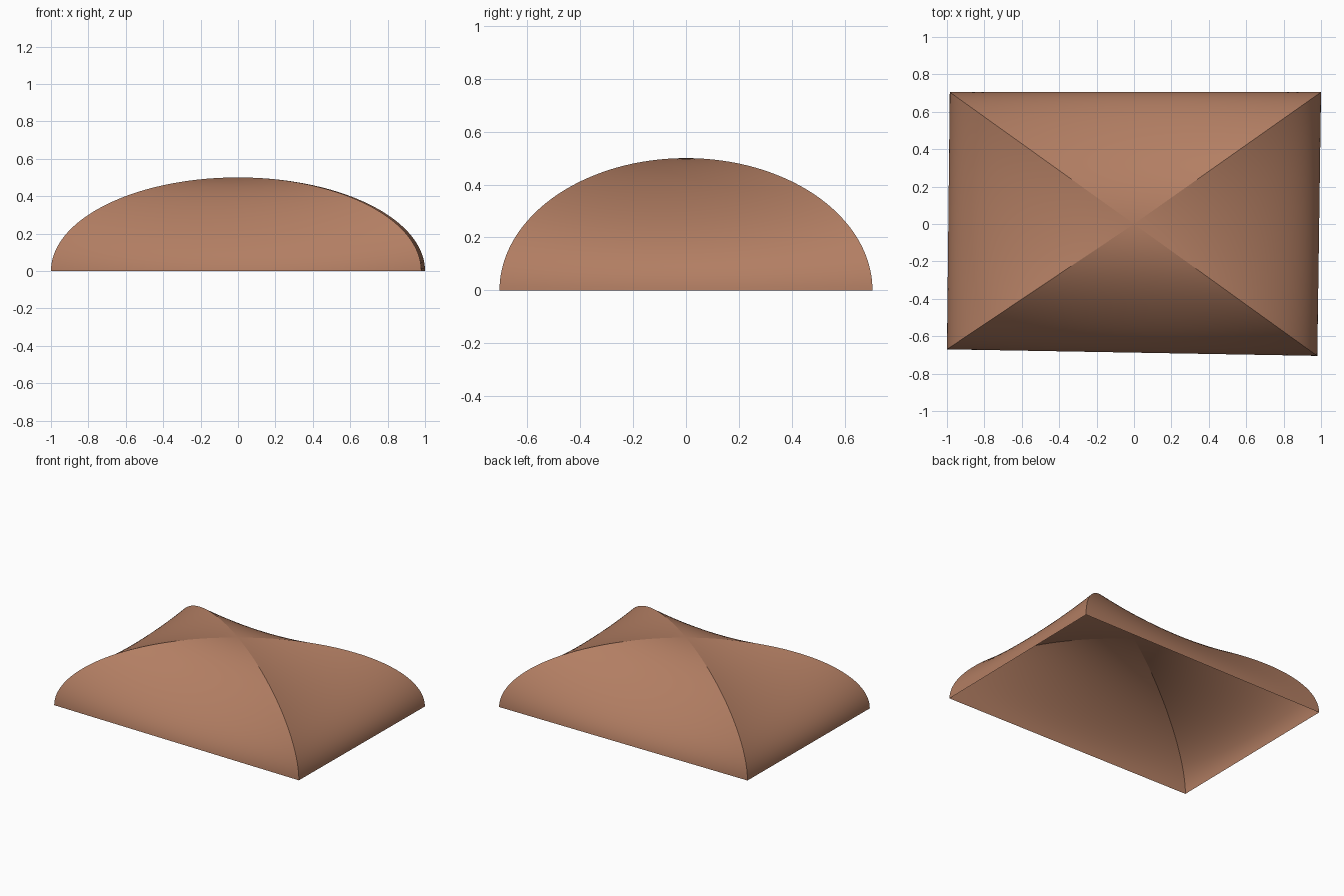
import bpy, math
from mathutils import Vector

if "Cube" in bpy.data.objects:
    bpy.data.objects.remove(bpy.data.objects["Cube"])

# Four stretched fabric panels hung between two crossing arched poles, open below
HEIGHT = 0.5
ROWS = 48
PEAK = Vector((0, 0, HEIGHT))
CORNERS = [Vector((-1.0, -0.67, 0)), Vector((0.98, -0.705, 0)),
           Vector((1.0, 0.705, 0)), Vector((-0.985, 0.705, 0))]
# panel name and how strongly its skin sags between the poles
PANELS = [("front_panel", 0.37), ("right_panel", 0.25),
          ("back_panel", 0.37), ("left_panel", 0.25)]

fabric = bpy.data.materials.new("brown fabric")
fabric.diffuse_color = (0.45, 0.21, 0.125, 1)
fabric.use_nodes = True
fabric.node_tree.nodes["Principled BSDF"].inputs["Base Color"].default_value = fabric.diffuse_color


def ridge(corner, k):
    """Point on the quarter-ellipse pole from the peak (k=0) to a corner (k=ROWS)."""
    a = math.pi / 2 * k / ROWS
    p = corner * math.sin(a)
    p.z = HEIGHT * math.cos(a)
    return p


def panel(name, sag, left, right):
    slope = (left + right) / 2 - PEAK
    normal = (left - PEAK).cross(right - PEAK).normalized()
    index = lambda k, j: k * (k + 1) // 2 + j
    verts, tris = [], []
    for k in range(ROWS + 1):
        a, b = ridge(left, k), ridge(right, k)
        s = ((a + b) / 2 - PEAK).dot(slope) / slope.length_squared
        for j in range(k + 1):
            f = j / k if k else 0
            dip = sag * s * s * (1 - s) * 4 * f * (1 - f)
            verts.append(a.lerp(b, f) - normal * dip)
    for k in range(ROWS):
        for j in range(k + 1):
            tris.append((index(k, j), index(k + 1, j), index(k + 1, j + 1)))
            if j < k:
                tris.append((index(k, j), index(k + 1, j + 1), index(k, j + 1)))
    mesh = bpy.data.meshes.new(name)
    mesh.from_pydata([tuple(v) for v in verts], [], tris)
    mesh.materials.append(fabric)
    mesh.shade_smooth()
    obj = bpy.data.objects.new(name, mesh)
    bpy.context.collection.objects.link(obj)


for i, (name, sag) in enumerate(PANELS):
    panel(name, sag, CORNERS[i], CORNERS[(i + 1) % 4])
